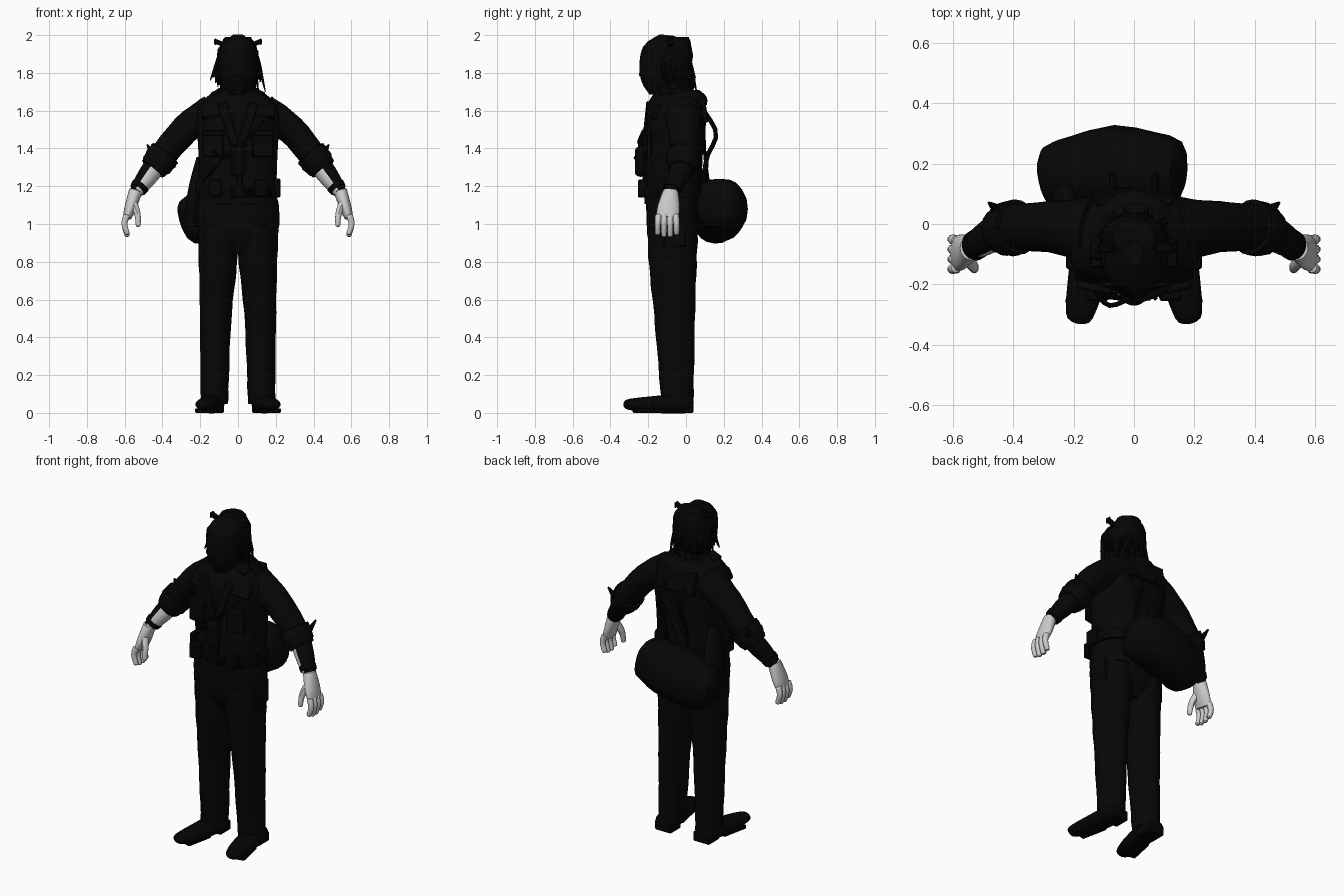
import bpy, bmesh, math, random
from mathutils import Vector, Matrix

random.seed(4)
old = bpy.data.objects.get("Cube")
if old:
    bpy.data.objects.remove(old)

RIGHT, BACK, UP = Vector((1, 0, 0)), Vector((0, 1, 0)), Vector((0, 0, 1))


def material(name, value):
    colour = (value, value, value, 1)
    mat = bpy.data.materials.new(name)
    mat.use_nodes = True
    mat.diffuse_color = colour
    shader = mat.node_tree.nodes["Principled BSDF"]
    shader.inputs["Base Color"].default_value = colour
    return mat


CLOTH = material("black cloth", .002)
LEATHER = material("black leather", .0015)
SKIN = material("pale skin", .6)


def finish(name, bm, mat, bevel=0):
    bmesh.ops.recalc_face_normals(bm, faces=bm.faces)
    mesh = bpy.data.meshes.new(name)
    bm.to_mesh(mesh)
    bm.free()
    ob = bpy.data.objects.new(name, mesh)
    bpy.context.collection.objects.link(ob)
    mesh.materials.append(mat)
    if bevel:
        ob.modifiers.new("bevel", 'BEVEL').width = bevel
    bpy.ops.object.select_all(action='DESELECT')
    ob.select_set(True)
    bpy.context.view_layer.objects.active = ob
    bpy.ops.object.shade_smooth_by_angle(angle=math.radians(40))
    return ob


def spline(values, u):
    """Smooth curve through evenly spaced numbers or vectors."""
    last = len(values) - 1
    i = min(int(u * last), last - 1)
    t = u * last - i
    here, there = values[i], values[i + 1]
    before = values[max(i - 1, 0)]
    after = values[min(i + 2, last)]
    leave, arrive = (there - before) / 2, (after - here) / 2
    step = there - here
    return here + leave * t + (3 * step - 2 * leave - arrive) * t * t + (leave + arrive - 2 * step) * t ** 3


def tube(name, path, wide, deep, mat, side=RIGHT, sides=20, steps=14, cap=0, power=1, fold=0):
    """Skin along a path; wide is measured along side, deep across it."""
    bm = bmesh.new()
    path = [Vector(p) for p in path]
    loops = []
    for i in range(steps + 1):
        u = (1 - math.cos(math.pi * i / steps)) / 2
        ahead = spline(path, min(u + .01, 1)) - spline(path, max(u - .01, 0))
        across = ahead.cross(side).normalized()
        along = across.cross(ahead).normalized()
        grow = 1
        if cap:
            edge = min(u, 1 - u, cap) / cap
            grow = max(math.sqrt(1 - (1 - edge) ** 2), .1)
        loop = []
        for k in range(sides):
            turn = math.tau * k / sides
            ripple = grow * (1 + fold * math.sin(3 * turn + 2 * i))
            c, s = (math.copysign(abs(v) ** power, v) * ripple for v in (math.cos(turn), math.sin(turn)))
            loop.append(bm.verts.new(spline(path, u) + along * c * spline(wide, u) + across * s * spline(deep, u)))
        loops.append(loop)
    for low, high in zip(loops, loops[1:]):
        for k in range(sides):
            n = (k + 1) % sides
            bm.faces.new((low[k], low[n], high[n], high[k]))
    bm.faces.new(loops[0])
    bm.faces.new(loops[-1])
    return finish(name, bm, mat)


def column(name, bottom, top, wide, deep, mat, front=-.07, lean=0, **options):
    """Upright tube on the middle line."""
    return tube(name, [(0, front, bottom), (0, front + lean, top)], wide, deep, mat, **options)


def cord(name, path, radius, mat, flat=1, side=RIGHT):
    return tube(name, path, [radius] * 2, [radius * flat] * 2, mat, side=side, sides=8)


def box(name, at, size, mat, turn=(0, 0, 0), bevel=.006):
    bm = bmesh.new()
    bmesh.ops.create_cube(bm, size=1)
    bmesh.ops.scale(bm, vec=size, verts=bm.verts)
    place = Matrix.Translation(at)
    for angle, axis in zip(turn, 'XYZ'):
        place = place @ Matrix.Rotation(angle, 4, axis)
    bm.transform(place)
    return finish(name, bm, mat, bevel)


# Trunk
column("hips", .84, 1.16, (.08, .2, .22, .2), (.08, .13, .14, .14), CLOTH, power=.8, fold=.01)
tube("jacket", [(0, -.07, 1.1), (0, -.06, 1.4), (0, -.05, 1.6), (0, -.03, 1.71)],
     (.2, .21, .22, .11), (.15, .15, .16, .1), CLOTH, power=.8, sides=28)
column("belt", 1.14, 1.2, (.22, .22), (.165, .165), LEATHER, power=.8, sides=28)
column("neck_scarf", 1.62, 1.78, (.11, .1, .07), (.11, .1, .07), CLOTH, fold=.02)
column("collar", 1.63, 1.71, (.15, .14, .1), (.14, .14, .1), CLOTH, front=-.03)
box("cape_flap", at=(0, .09, 1.6), size=(.26, .04, .13), mat=CLOTH, turn=(.15, 0, 0))
box("belt_buckle", at=(0, -.24, 1.17), size=(.07, .02, .06), mat=LEATHER)
for i in range(7):
    box("belt_cartridge", at=(.05 + .02 * i, -.24 + .001 * i * i, 1.17), size=(.014, .03, .06), mat=LEATHER)

# Jacket front and belt pouches
for s in (-1, 1):
    box("lapel", at=(s * .05, -.21, 1.53), size=(.05, .02, .24), mat=CLOTH, turn=(-.1, s * .3, s * .1))
    box("chest_pocket", at=(s * .13, -.205, 1.42), size=(.11, .03, .13), mat=CLOTH, turn=(0, 0, s * .2))
    box("pocket_flap", at=(s * .13, -.21, 1.48), size=(.12, .03, .03), mat=CLOTH, turn=(0, 0, s * .2))
    box("shoulder_panel", at=(s * .14, -.16, 1.6), size=(.11, .04, .09), mat=CLOTH, turn=(-.5, 0, s * .3))
    box("collar_point", at=(s * .11, -.1, 1.7), size=(.07, .09, .02), mat=CLOTH, turn=(0, s * .4, 0))
    box("side_pouch", at=(s * .205, -.1, 1.19), size=(.04, .1, .1), mat=LEATHER)
    box("front_pouch", at=(s * .12, -.23, 1.19), size=(.07, .05, .09), mat=LEATHER)
    box("hip_pocket", at=(s * .2, -.06, .95), size=(.02, .12, .14), mat=CLOTH)
box("placket", at=(.01, -.22, 1.3), size=(.03, .02, .3), mat=CLOTH)
column("chest_flask", 1.25, 1.41, (.04, .04), (.03, .03), LEATHER, front=-.24, cap=.2)
cord("front_cord", [(-.14, -.2, 1.4), (-.08, -.27, 1.35), (.03, -.22, 1.4)], .008, LEATHER, side=UP)

# Shoulder bag and its straps
tube("bag", [(-.3, .14, 1), (-.06, .185, 1.08), (.17, .16, 1.12)], (.11, .14, .11), (.12, .15, .12),
     CLOTH, side=BACK, cap=.15, power=.85, fold=.02)
tube("bag_flap", [(-.2, .02, 1.35), (-.25, .08, 1)], (.03, .08, .07), (.02, .04, .04), CLOTH, side=BACK)
over_shoulder = Vector((.18, -.1, 1.62))
cord("chest_strap", [over_shoulder, (.06, -.23, 1.46), (-.14, -.21, 1.28), (-.22, .05, 1.15)],
     .022, LEATHER, flat=.4, side=RIGHT + UP)
cord("back_strap", [over_shoulder, (.16, .07, 1.6), (.02, .1, 1.36), (-.08, .12, 1.2)], .022, LEATHER, flat=.4)
for s in (-1, 1):
    x = s * .07
    cord("strap_loop", [(x, .08, 1.62), (x, .16, 1.48), (x, .11, 1.35), (x, .09, 1.2)], .012, LEATHER)
    box("strap_buckle", at=(x, .11, 1.32), size=(.03, .02, .05), mat=LEATHER)

# Limbs, built once for each side
for s, tag, bare in ((1, "left_", .85), (-1, "right_", .5)):
    hip, thigh, knee, ankle = (Vector((s * x, y, z)) for x, y, z in (
        (.105, -.07, 1), (.106, -.07, .8), (.118, -.06, .5), (.125, -.045, .05)))
    tube(tag + "trouser_leg", [hip, thigh, knee, ankle], (.11, .102, .083, .072), (.135, .127, .107, .085),
         CLOTH, steps=22, fold=.02)
    heel, ball, toe = (Vector((s * x, y, z)) for x, y, z in ((.13, .04, .05), (.15, -.15, .045), (.187, -.33, .045)))
    tube(tag + "shoe", [heel, ball, toe], (.06, .067, .06, .04), (.05, .05, .04, .025), LEATHER, cap=.1)
    box(tag + "shoe_heel", at=(s * .13, -.01, .03), size=(.11, .1, .06), mat=LEATHER)
    box(tag + "shoe_sole", at=(s * .163, -.19, .012), size=(.1, .17, .024), mat=LEATHER, turn=(0, 0, s * .2))

    shoulder, bicep, elbow, wrist, knuckles = (Vector((s * x, y, z)) for x, y, z in (
        (.13, -.02, 1.6), (.28, -.01, 1.5), (.43, -.01, 1.32), (.54, -.08, 1.17), (.588, -.1, 1.03)))
    out = RIGHT * s
    tube(tag + "sleeve", [shoulder, bicep, elbow], (.11, .085, .075), (.09, .078, .07),
         CLOTH, side=BACK, fold=.02)
    tube(tag + "rolled_cuff", [bicep.lerp(elbow, .7), elbow.lerp(wrist, .2)], (.09, .09, .07), (.085, .085, .07),
         CLOTH, side=BACK, fold=.03)
    tube(tag + "cuff_tab", [elbow + BACK * .04, elbow + out * .05 + BACK * .08 + UP * .1], (.03, .005), (.03, .005),
         CLOTH, side=BACK, sides=8)
    arm = tube(tag + "forearm", [elbow, wrist], (.06, .055, .04), (.06, .053, .035), CLOTH, side=BACK)
    # Bare skin on the inner face of the forearm
    arm.data.materials.append(SKIN)
    for face in arm.data.polygons:
        face.material_index = int(face.normal.dot(-out - BACK * .7) > bare)
    tube(tag + "wrist_band", [elbow.lerp(wrist, .78), elbow.lerp(wrist, .92)], (.05, .05), (.05, .045),
         LEATHER, side=BACK)

    tube(tag + "hand", [wrist + UP * .01, knuckles], (.038, .05, .06, .055), (.036, .034, .03, .022),
         SKIN, side=BACK, cap=.04)
    for i in range(4):
        spread = i - 1.5
        base = knuckles + BACK * spread * .03 + UP * .02
        bend = base + out * .013 + BACK * spread * .003 - UP * .05
        tip = bend - out * .017 - UP * (.07 - .006 * spread ** 2)
        tube(tag + "finger", [base, bend, tip], (.018, .014), (.019, .014), SKIN, side=BACK, sides=10, cap=.1)
    base = wrist.lerp(knuckles, .35) - BACK * .02
    tip = knuckles - out * .06 - BACK * .05 - UP * .045
    tube(tag + "thumb", [base, base.lerp(tip, .5) - out * .01 - BACK * .01, tip], (.026, .014), (.022, .013),
         SKIN, side=BACK, sides=10, cap=.1)

# Head with a face cloth, band and clips
column("head", 1.68, 2, (.05, .085, .1, .095, .03), (.06, .11, .13, .115, .04), CLOTH, front=-.135, lean=.035)
column("head_band", 1.88, 1.92, (.109, .107), (.134, .13), LEATHER, front=-.105, sides=28)
column("back_hair", 1.72, 1.99, (.08, .105, .108, .07), (.06, .07, .08, .06), LEATHER, front=-.045, fold=.04)
box("nose_ridge", at=(0, -.235, 1.81), size=(.03, .02, .06), mat=CLOTH, turn=(-.2, 0, 0))
for s in (-1, 1):
    box("hair_clip", at=(s * .09, -.08, 1.955), size=(.07, .03, .025), mat=LEATHER, turn=(0, -s * .4, 0))
    box("clip_end", at=(s * .12, -.08, 1.965), size=(.014, .035, .035), mat=LEATHER)

# Loose hair strands around the sides and back
crown = Vector((0, -.085, 1.97))
for i in range(30):
    angle = math.radians(-25 + 8 * i)
    outward = RIGHT * math.cos(angle) + BACK * math.sin(angle)
    middle = crown + outward * .103 - UP * .1
    end = crown + outward * random.uniform(.09, .15) - UP * random.uniform(.19, .29)
    tube("hair_strand", [crown + outward * .06, middle, end], (.012, .015, .003), (.012, .015, .003),
         LEATHER, side=outward.cross(UP), sides=6, steps=8)
